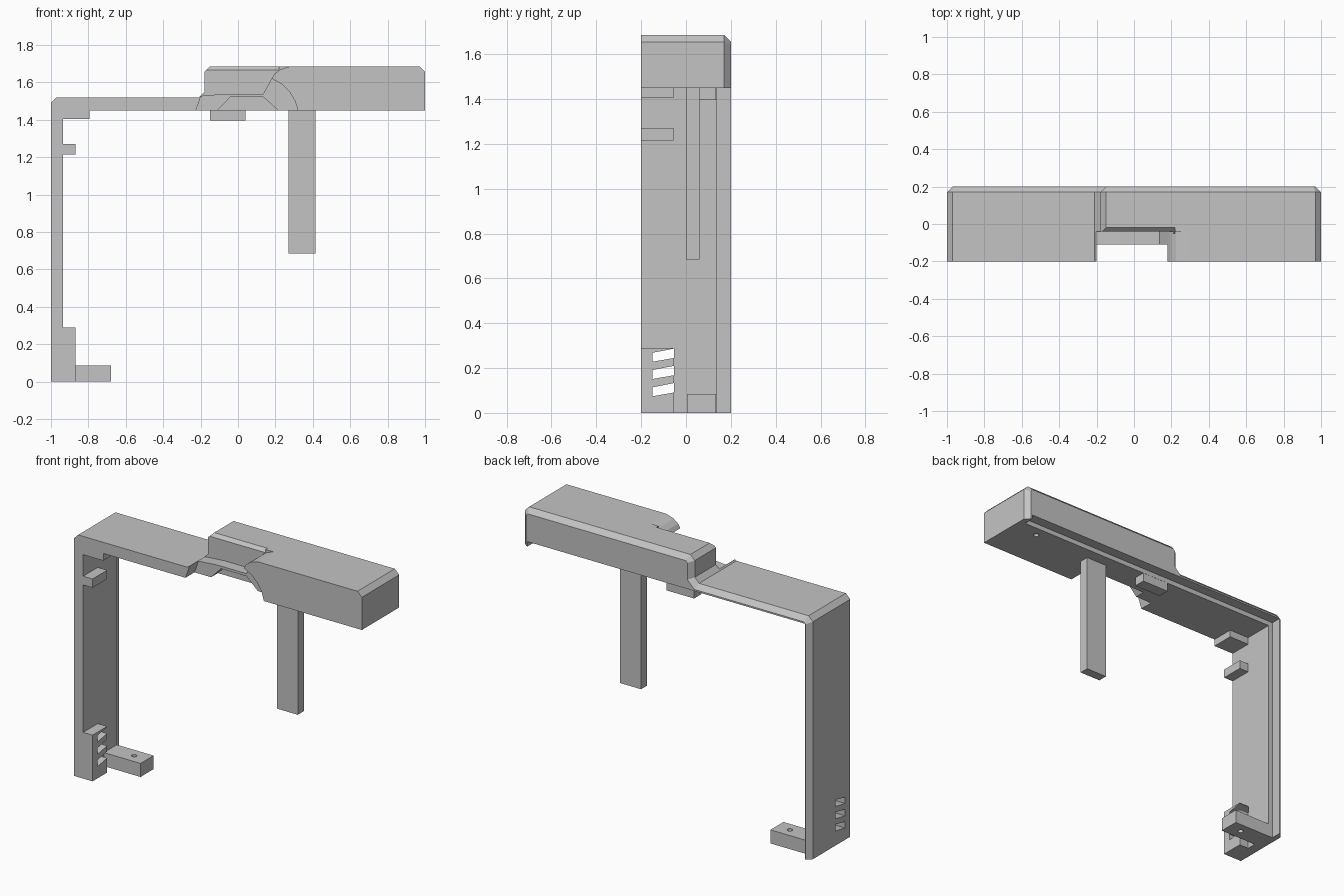
import bpy, bmesh

if "Cube" in bpy.data.objects:
    bpy.data.objects.remove(bpy.data.objects["Cube"], do_unlink=True)

grey = bpy.data.materials.new("matte grey")
grey.use_nodes = True
colour = (0.55, 0.55, 0.55, 1)
grey.diffuse_color = colour
grey.node_tree.nodes["Principled BSDF"].inputs["Base Color"].default_value = colour


def finish(name, bm):
    bmesh.ops.recalc_face_normals(bm, faces=bm.faces)
    mesh = bpy.data.meshes.new(name)
    bm.to_mesh(mesh)
    bm.free()
    mesh.materials.append(grey)
    ob = bpy.data.objects.new(name, mesh)
    bpy.context.collection.objects.link(ob)
    return ob


def loft(name, sections):
    """Skin matching closed sections and cap both ends."""
    bm = bmesh.new()
    rings = [[bm.verts.new(p) for p in s] for s in sections]
    for a, b in zip(rings, rings[1:]):
        for i in range(len(a)):
            j = (i + 1) % len(a)
            bm.faces.new((a[i], a[j], b[j], b[i]))
    bm.faces.new(rings[0])
    bm.faces.new(rings[-1])
    return finish(name, bm)


def prism_y(name, profile, y0, y1):
    return loft(name, [[(x, y, z) for x, z in profile] for y in (y0, y1)])


def prism_x(name, profile, x0, x1):
    return loft(name, [[(x, y, z) for y, z in profile] for x in (x0, x1)])


def box(name, x0, x1, y0, y1, z0, z1):
    return prism_y(name, [(x0, z0), (x1, z0), (x1, z1), (x0, z1)], y0, y1)


def hole(x, y, z, depth):
    bpy.ops.mesh.primitive_cylinder_add(vertices=20, radius=0.016, depth=depth,
                                        location=(x, y, z))
    return bpy.context.object


def cut(target, cutter, keep=False):
    mod = target.modifiers.new("cut", "BOOLEAN")
    mod.operation = "DIFFERENCE"
    mod.solver = "EXACT"
    mod.object = cutter
    cutter.hide_render = True
    bpy.context.view_layer.objects.active = target
    bpy.ops.object.modifier_apply(modifier=mod.name)
    if not keep:
        bpy.data.objects.remove(cutter, do_unlink=True)


# Main bracket: wall, shelf and raised housing with a chamfered back rim
outer = [(-1, 0), (-1, 1.49), (-.97, 1.52), (-.21, 1.52), (-.18, 1.55), (-.18, 1.655),
         (-.15, 1.685), (.97, 1.685), (1, 1.655), (1, 1.45), (-.935, 1.45), (-.935, 0)]
rim = [(-.97, 0), (-.97, 1.478), (-.958, 1.49), (-.198, 1.49), (-.15, 1.538), (-.15, 1.643),
       (-.138, 1.655), (.958, 1.655), (.97, 1.643), (.97, 1.45), (-.935, 1.45), (-.935, 0)]
body = loft("bracket_body", [[(x, y, z) for x, z in p]
                             for y, p in ((-.2, outer), (.17, outer), (.2, rim))])

# Rebate along the inner back edge
cut(body, box("rebate_cutter", -.965, .96, .135, .3, -.1, 1.48))

# Front notch with a curved overhang on the housing
shoulder = [(.18, 1.62), (.195, 1.645), (.225, 1.668), (.28, 1.686), (.3, 1.8)]
arch = [(.33, 1.4), (.32, 1.45), (.305, 1.5), (.275, 1.55), (.235, 1.59)]
cut(body, prism_y("notch_cutter",
                  [(-.243, 1.4), (-.2, 1.52), (-.2, 1.8)] + (arch + shoulder)[::-1], -.3, -.11))

# Recess above the ledge, with its bevelled top edge
cut(body, prism_y("recess_cutter",
                  [(-.23, 1.8), (-.23, 1.525), (-.07, 1.538), (.135, 1.538)] + shoulder, -.3, -.04))
cut(body, prism_x("bevel_cutter", [(-.05, 1.655), (-.05, 1.7), (-.005, 1.7)], -.3, .22))

# Arched hollow under the ledge
cut(body, prism_y("hollow_cutter",
                  [(-.12, 1.4), (-.11, 1.45), (-.04, 1.522), (.135, 1.522), (.215, 1.45), (.22, 1.4)],
                  -.3, -.042))
cut(body, hole(.82, .07, 1.45, .2))

# Vent block and slanted slots passing through it and the wall
vent = box("vent_block", -.94, -.87, -.2, -.055, 0, .29)
for i in range(3):
    dz = -.077 * i
    slot = prism_x("slot_cutter", [(-.15, .228 + dz), (-.053, .245 + dz),
                                   (-.053, .287 + dz), (-.15, .268 + dz)], -1.1, -.8)
    cut(body, slot, keep=True)
    cut(vent, slot)

# Screw foot
foot = box("screw_foot", -.936, -.68, .005, .134, 0, .085)
cut(foot, hole(-.77, .07, .04, .3))

# Pegs, tab and hanging post
box("corner_block", -.936, -.795, -.2, -.055, 1.405, 1.451)
box("wall_peg", -.936, -.87, -.2, -.055, 1.215, 1.27)
box("shelf_tab", -.15, .04, .06, .134, 1.395, 1.451)
box("hanging_post", .27, .415, 0, .06, .685, 1.451)
